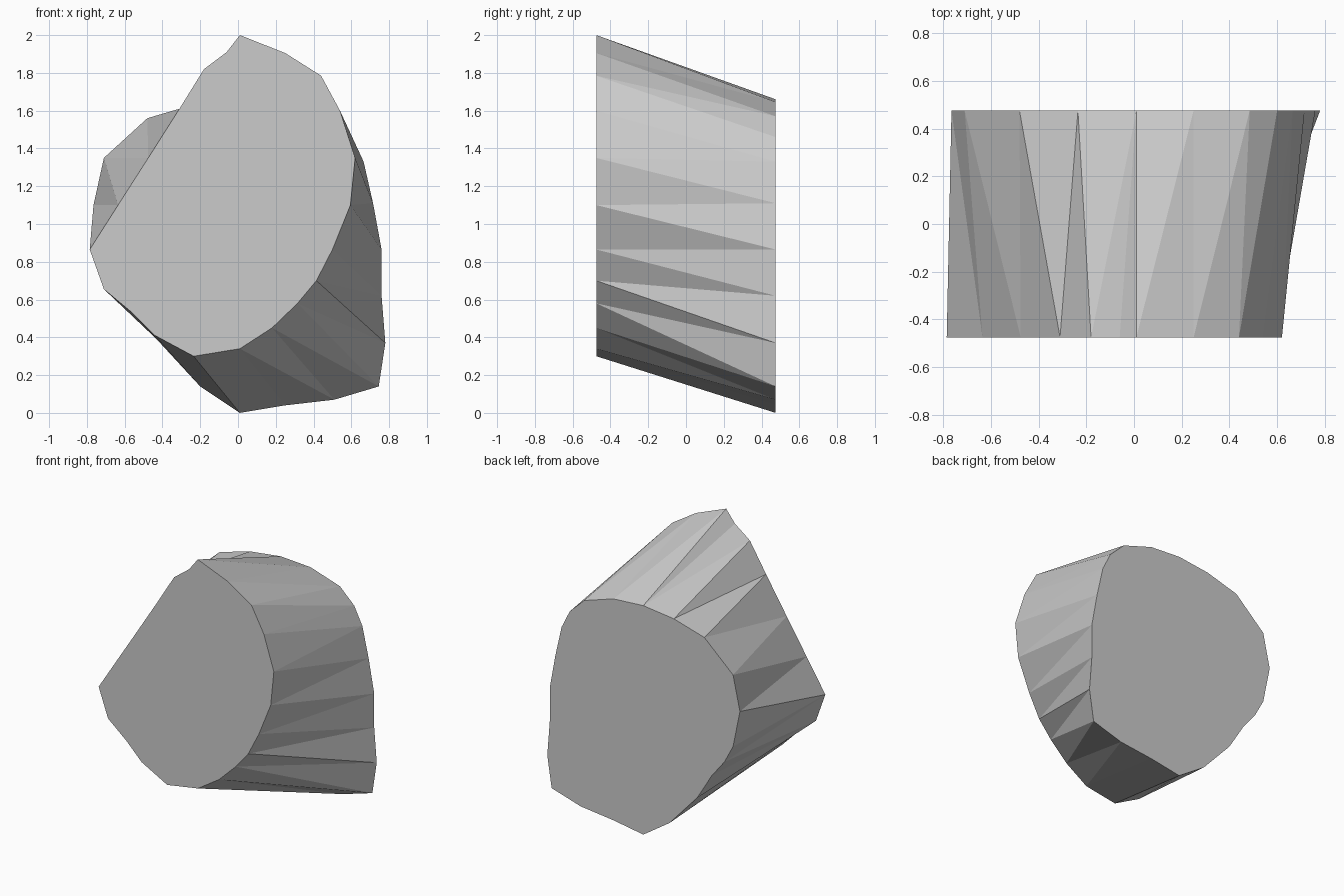
import bpy

if "Cube" in bpy.data.objects:
    bpy.data.objects.remove(bpy.data.objects["Cube"])

# Outlines (x, z), both clockwise from the top
FRONT = [(.01, 2), (.25, 1.905), (.44, 1.785), (.54, 1.6), (.62, 1.35), (.595, 1.1),
         (.5, .865), (.415, .7), (.315, .58), (.18, .45), (.01, .34), (-.235, .3),
         (-.44, .41), (-.56, .53), (-.71, .655), (-.785, .865), (-.635, 1.1),
         (-.475, 1.35), (-.31, 1.61), (-.18, 1.82), (-.06, 1.91)]
BACK = [(.01, 1.66), (.25, 1.645), (.485, 1.57), (.6, 1.46), (.665, 1.33), (.715, 1.11),
        (.76, .865), (.76, .62), (.78, .37), (.745, .14), (.51, .07), (.25, .04),
        (.01, 0), (-.2, .14), (-.42, .38), (-.54, .575), (-.64, .7), (-.71, .83),
        (-.765, 1.1), (-.71, 1.35), (-.48, 1.56), (-.235, 1.63)]
HALF_DEPTH = .475
# Order in which the bridge steps along each outline
STEPS = "BF" * 12 + "BFBFB" + "BFBBFBFBFBFBFF"

nf, nb = len(FRONT), len(BACK)
verts = [(x, -HALF_DEPTH, z) for x, z in FRONT] + [(x, HALF_DEPTH, z) for x, z in BACK]

# End caps
faces = [list(reversed(range(nf))), list(range(nf, nf + nb))]

# Triangulated side wall
f = b = 0
for step in STEPS:
    vf, vb = f % nf, nf + b % nb
    if step == "B":
        b += 1
        faces.append((vf, nf + b % nb, vb))
    else:
        f += 1
        faces.append((vf, f % nf, vb))
assert f == nf and b == nb, (f, b)

mesh = bpy.data.meshes.new("faceted_rock_block")
# flip caps and walls together so every normal points outward
mesh.from_pydata(verts, [], [tuple(p) for p in faces])
import bmesh
bm = bmesh.new()
bm.from_mesh(mesh)
bmesh.ops.recalc_face_normals(bm, faces=bm.faces)
bm.to_mesh(mesh)
bm.free()
obj = bpy.data.objects.new("faceted_rock_block", mesh)
bpy.context.collection.objects.link(obj)
